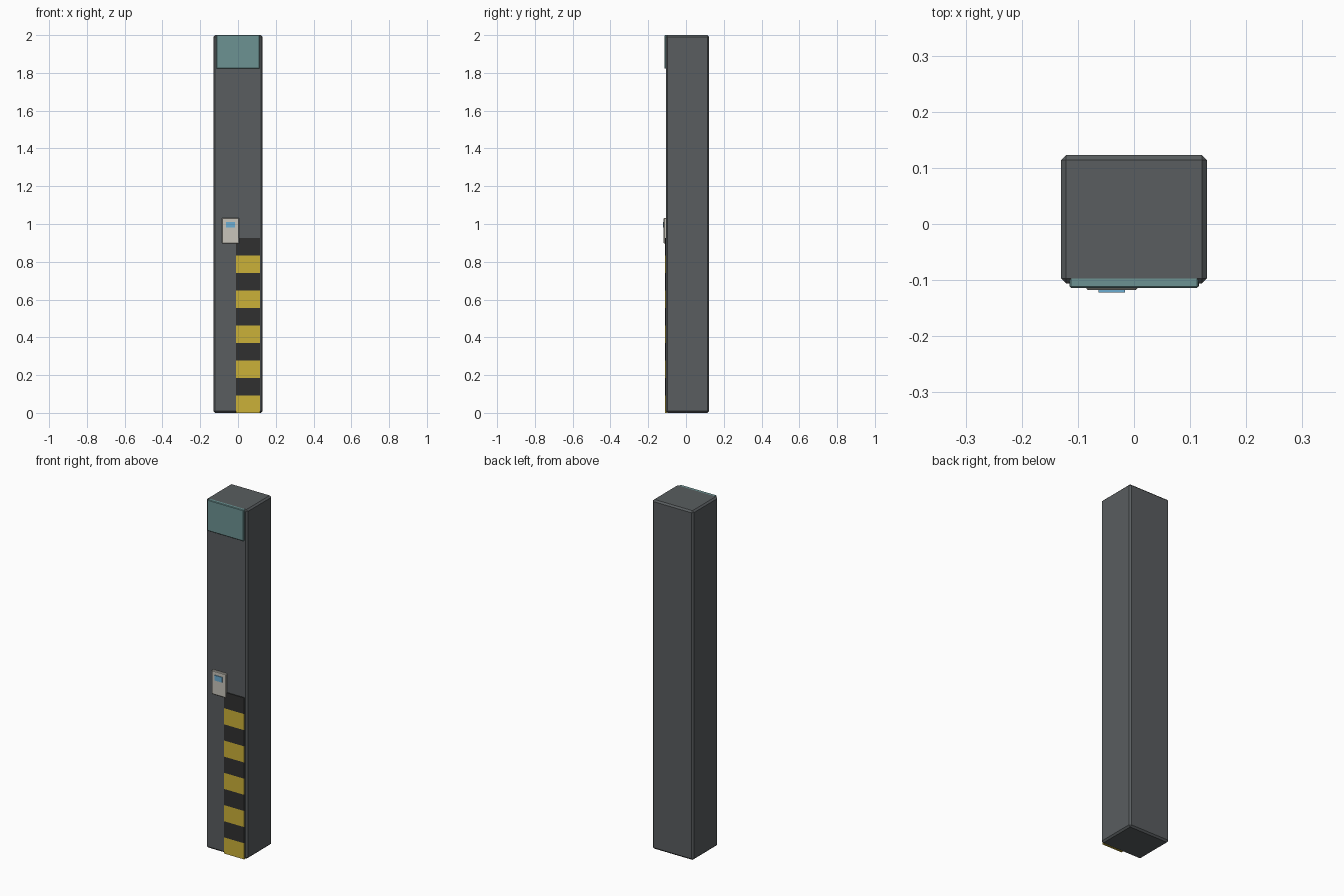
import bpy, bmesh

if "Cube" in bpy.data.objects:
    bpy.data.objects.remove(bpy.data.objects["Cube"])

def material(name, rgb):
    m = bpy.data.materials.new(name)
    m.diffuse_color = (*rgb, 1)
    m.use_nodes = True
    m.node_tree.nodes["Principled BSDF"].inputs["Base Color"].default_value = m.diffuse_color
    return m

def box(name, lo, hi, mat, bevel=0):
    """Box between two corners, optionally with flat chamfered edges."""
    bm = bmesh.new()
    bmesh.ops.create_cube(bm, size=1)
    for v in bm.verts:
        v.co = [(a + b) / 2 + c * (b - a) for a, b, c in zip(lo, hi, v.co)]
    if bevel:
        bmesh.ops.bevel(bm, geom=bm.edges[:], offset=bevel, offset_type='OFFSET',
                        segments=1, profile=0.5, affect='EDGES')
    me = bpy.data.meshes.new(name)
    bm.to_mesh(me)
    bm.free()
    ob = bpy.data.objects.new(name, me)
    bpy.context.collection.objects.link(ob)
    if mat:
        me.materials.append(mat)
    return ob

steel = material("dark_steel", (0.10, 0.11, 0.115))
teal = material("teal", (0.15, 0.29, 0.29))
yellow = material("yellow", (0.60, 0.44, 0.04))
black = material("black", (0.03, 0.03, 0.03))
cream = material("cream", (0.58, 0.56, 0.50))
blue = material("blue", (0.15, 0.42, 0.65))

# Square column with chamfered edges
box("column", (-0.13, -0.106, 0), (0.13, 0.123, 2.0), steel, 0.009)

# Sign plate at the top
box("sign_plate", (-0.115, -0.114, 1.822), (0.115, -0.09, 2.0), teal, 0.003)

# Alternating hazard bands
band = 0.0925
for i in range(10):
    box(f"hazard_band_{i + 1}", (-0.01, -0.111, i * band),
        (0.116, -0.10, (i + 1) * band), black if i % 2 else yellow)

# Wall reader with a small screen
box("reader_case", (-0.085, -0.118, 0.897), (0.006, -0.10, 1.033), cream, 0.003)
box("reader_screen", (-0.063, -0.122, 0.981), (-0.016, -0.112, 1.011), blue)
